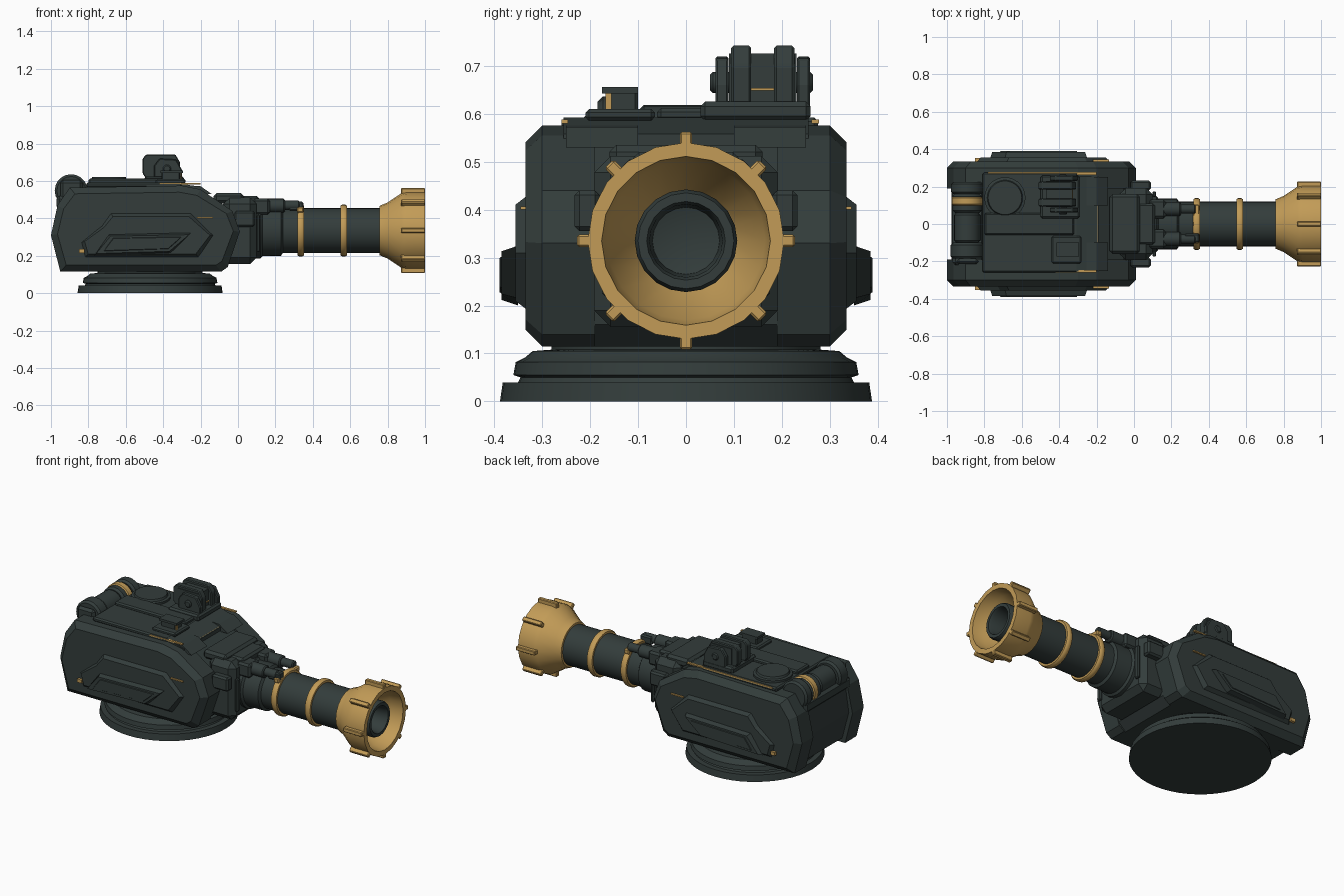
import bpy, bmesh, math
from mathutils import Matrix, Vector

if "Cube" in bpy.data.objects:
    bpy.data.objects.remove(bpy.data.objects["Cube"])


def material(name, rgb):
    m = bpy.data.materials.new(name)
    m.diffuse_color = (*rgb, 1)
    m.use_nodes = True
    m.node_tree.nodes["Principled BSDF"].inputs["Base Color"].default_value = m.diffuse_color
    return m


DARK = material("dark_green_grey", (0.033, 0.046, 0.044))
GOLD = material("brass_gold", (0.54, 0.33, 0.095))
AXIS_Z = 0.335  # barrel height


def finish(bm, name, mat, bevel=0, smooth=False):
    bmesh.ops.recalc_face_normals(bm, faces=bm.faces)
    me = bpy.data.meshes.new(name)
    bm.to_mesh(me)
    bm.free()
    ob = bpy.data.objects.new(name, me)
    bpy.context.collection.objects.link(ob)
    me.materials.append(mat)
    if bevel:
        mod = ob.modifiers.new("chamfer", 'BEVEL')
        mod.width, mod.segments, mod.limit_method = bevel, 1, 'ANGLE'
    if smooth:
        bpy.ops.object.select_all(action='DESELECT')
        ob.select_set(True)
        bpy.context.view_layer.objects.active = ob
        bpy.ops.object.shade_smooth_by_angle(angle=math.radians(35))
    return ob


def box(name, x, y, z, mat=DARK, bevel=0.0):
    """Box from (min, max) ranges."""
    bm = bmesh.new()
    bmesh.ops.create_cube(bm, size=1)
    for v in bm.verts:
        v.co = Vector([(a + b) / 2 + c * (b - a) for (a, b), c in zip((x, y, z), v.co)])
    return finish(bm, name, mat, bevel)


def slab(name, pts, y0, y1, mat=DARK, bevel=0.0, inset=0.0):
    """XZ outline extruded from y0 to y1; the y1 face shrinks by inset."""
    bm = bmesh.new()
    cx = (min(p[0] for p in pts) + max(p[0] for p in pts)) / 2
    cz = (min(p[1] for p in pts) + max(p[1] for p in pts)) / 2
    hx = max(p[0] for p in pts) - cx
    hz = max(p[1] for p in pts) - cz
    a = [bm.verts.new((x, y0, z)) for x, z in pts]
    b = [bm.verts.new((cx + (x - cx) * (1 - inset / hx), y1, cz + (z - cz) * (1 - inset / hz))) for x, z in pts]
    bm.faces.new(a)
    bm.faces.new(b)
    for i in range(len(pts)):
        j = (i + 1) % len(pts)
        bm.faces.new((a[i], a[j], b[j], b[i]))
    return finish(bm, name, mat, bevel)


def lathe(name, pts, origin, axis='X', seg=32, mat=DARK, smooth=True):
    """Spin (distance along axis, radius) points about an axis; radius 0 closes the end."""
    bm = bmesh.new()
    rings = []
    for d, r in pts:
        n = seg if r > 0 else 1
        rings.append([bm.verts.new((r * math.cos(2 * math.pi * i / seg), r * math.sin(2 * math.pi * i / seg), d))
                      for i in range(n)])
    for a, b in zip(rings, rings[1:]):
        for i in range(seg):
            j = (i + 1) % seg
            f = [a[i % len(a)], a[j % len(a)], b[j % len(b)], b[i % len(b)]]
            bm.faces.new(list(dict.fromkeys(f)))
    rot = {'X': Matrix.Rotation(math.pi / 2, 4, 'Y'), 'Y': Matrix.Rotation(-math.pi / 2, 4, 'X'),
           'Z': Matrix.Identity(4)}[axis]
    bm.transform(Matrix.Translation(origin) @ rot)
    return finish(bm, name, mat, smooth=smooth)


def rod(name, a, b, r, origin, axis='X', seg=24, mat=DARK, c=0.006):
    return lathe(name, [(a, 0), (a, r - c), (a + c, r), (b - c, r), (b, r - c), (b, 0)], origin, axis, seg, mat)


# Turntable base
lathe("base_disc", [(0, 0), (0, .388), (.04, .382), (.04, .35), (.05, .345), (.055, .36), (.082, .355),
                    (.092, .335), (.105, .32), (.108, .28), (.14, .28), (.14, 0)], (-.47, 0, 0), 'Z', 48)

# Central hull between the side pods
slab("hull", [(-.975, .31), (-.93, .14), (-.86, .115), (-.1, .115), (-.05, .16), (-.02, .34), (-.06, .44),
              (-.2, .54), (-.3, .575), (-.8, .575), (-.82, .49), (-.95, .48)], -.23, .23)

# Side pods, panels and trims, mirrored
POD = [(-1, .31), (-.95, .115), (-.09, .115), (-.055, .14), (.01, .33), (-.03, .44), (-.2, .555),
       (-.3, .575), (-.9, .565), (-.965, .47)]
PANEL = [(-.84, .27), (-.82, .19), (-.21, .19), (-.13, .31), (-.25, .43), (-.68, .43), (-.73, .36)]
RIM = [(-.77, .2), (-.36, .215), (-.25, .325), (-.69, .315)]
CORE = [(-.72, .222), (-.37, .235), (-.30, .305), (-.67, .297)]
for s, side in ((-1, "right"), (1, "left")):
    slab(f"{side}_pod", POD, s * .19, s * .3)
    slab(f"{side}_pod_face", POD, s * .3, s * .335, inset=.035)
    slab(f"{side}_armour_panel", PANEL, s * .33, s * .356, inset=.02)
    slab(f"{side}_raised_rim", RIM, s * .35, s * .385, inset=.012)
    slab(f"{side}_raised_core", CORE, s * .38, s * .389, inset=.006)
    box(f"{side}_rear_trim", (-.85, -.82), (min(s*.33, s*.352), max(s*.33, s*.352)), (.215, .235), GOLD)
    box(f"{side}_front_trim", (-.22, -.135), (min(s*.325, s*.345), max(s*.325, s*.345)), (.4, .407), GOLD)
    slab(f"{side}_brow", [(-.42, .53), (-.14, .53), (-.2, .572), (-.42, .588)], s * .1, s * .25)
    # Mantlet cheeks and recoil rods
    box(f"{side}_mantlet_cheek", (-.02, .09), (min(s*.18, s*.232), max(s*.18, s*.232)), (.355, .44), DARK, .01)
    box(f"{side}_rod_mount", (.08, .17), (s*.08 - .05, s*.08 + .05), (.42, .505), DARK, .012)
    rod(f"{side}_recoil_rod", .1, .25, .037, (0, s * .08, .468))
    rod(f"{side}_recoil_tip", .24, .33, .025, (0, s * .08, .47))
    box(f"{side}_mantlet_slot", (.1, .118), (s*.16 - .015, s*.16 + .015), (.22, .42), DARK, .005)

# Roof deck and trims
box("roof_plate", (-.81, -.3), (-.26, .275), (.565, .592), DARK, .008)
slab("roof_front", [(-.31, .56), (-.31, .592), (-.19, .558), (-.19, .535)], -.255, .255)
box("roof_left_trim", (-.78, -.2), (.262, .277), (.58, .588), GOLD)
box("roof_right_trim", (-.42, -.2), (-.26, -.246), (.58, .588), GOLD)
box("roof_front_trim", (-.225, -.195), (-.1, .105), (.545, .56), GOLD)
box("roof_middle_step", (-.8, -.32), (-.06, .06), (.585, .612), DARK, .008)

# Hatch
lathe("hatch", [(.58, .11), (.605, .11), (.608, .095), (.62, .09), (.62, 0)], (-.69, .14, 0), 'Z', 28)

# Rear drum with gold clasp
for n, a, b, r in (("right_cap", -.185, -.1, .088), ("middle", -.1, .06, .07),
                   ("left", .06, .16, .078), ("left_cap", .16, .225, .086)):
    rod(f"drum_{n}", a, b, r, (-.892, 0, .548), 'Y', 20, c=.012)
rod("drum_clasp", .1, .145, .084, (-.892, 0, .548), 'Y', 20, GOLD)
box("drum_cradle", (-.97, -.8), (-.22, .22), (.45, .52), DARK, .015)
box("drum_guard", (-.95, -.83), (-.215, -.185), (.47, .605), DARK, .02)

# Roof sight: twin cheek plates, core and outer plates
SIGHT = [(-.51, .64), (-.49, .61), (-.31, .61), (-.31, .7), (-.335, .742), (-.49, .742), (-.51, .72)]
OUTER = [(-.45, .6), (-.3, .6), (-.3, .66), (-.33, .715), (-.42, .72), (-.45, .68)]
for i, y in enumerate((.115, .205)):
    slab(f"sight_plate_{i}", SIGHT, y - .021, y + .021, bevel=.005)
for i, y in enumerate((.075, .245)):
    slab(f"sight_outer_plate_{i}", OUTER, y - .014, y + .014, bevel=.005)
box("sight_core", (-.47, -.33), (.09, .23), (.61, .725))
box("sight_foot", (-.5, -.29), (.03, .26), (.585, .625), DARK, .01)
rod("sight_pivot", .05, .265, .022, (-.38, 0, .665), 'Y', 16)
box("sight_trim", (-.332, -.325), (.136, .184), (.648, .654), GOLD)

# Small periscope
box("periscope", (-.41, -.31), (-.165, -.1), (.585, .65), DARK, .006)
box("periscope_lid", (-.415, -.295), (-.175, -.1), (.642, .656))
box("periscope_trim", (-.308, -.301), (-.168, -.155), (.595, .642), GOLD)
box("periscope_foot", (-.44, -.28), (-.21, -.065), (.585, .61), DARK, .008)

# Mantlet
box("mantlet", (-.08, .1), (-.192, .192), (.155, .512), DARK, .035)
box("mantlet_roof", (-.13, .03), (-.16, .16), (.48, .535), DARK, .015)
box("mantlet_front", (.02, .112), (-.11, .11), (.47, .52), DARK, .012)

# Barrel with collar and gold bands
AX = (0, 0, AXIS_Z)
lathe("barrel", [(.05, 0), (.05, .15), (.12, .15), (.13, .137), (.23, .135), (.24, .12), (.8, .12), (.8, 0)], AX)
for i, x in enumerate((.335, .565)):
    lathe(f"barrel_band_{i}", [(x - .018, .115), (x - .018, .132), (x - .009, .138), (x + .009, .138),
                               (x + .018, .132), (x + .018, .115)], AX, mat=GOLD)
box("band_clip", (.315, .35), (-.105, .105), (.43, .462), GOLD, .006)
box("rod_bridge", (.27, .35), (-.1, -.05), (.44, .49), DARK, .008)

# Flared muzzle with eight ribs
lathe("muzzle_bell", [(.755, .115), (.757, .132), (.8, .15), (.875, .2), (.9, .205), (1, .205), (1, .176),
                      (.93, .165), (.82, .1)], AX, seg=20, mat=GOLD)
for i in range(8):
    rib = box(f"muzzle_rib_{i}", (.872, 1), (-.013, .013), (.18, .227), GOLD, .004)
    rib.matrix_world = Matrix.Translation(AX) @ Matrix.Rotation(i * math.pi / 4, 4, 'X')
lathe("inner_muzzle", [(.78, .1), (.95, .107), (.965, .1), (.965, .082), (.95, .076), (.85, .07), (.83, 0)], AX, seg=20)
